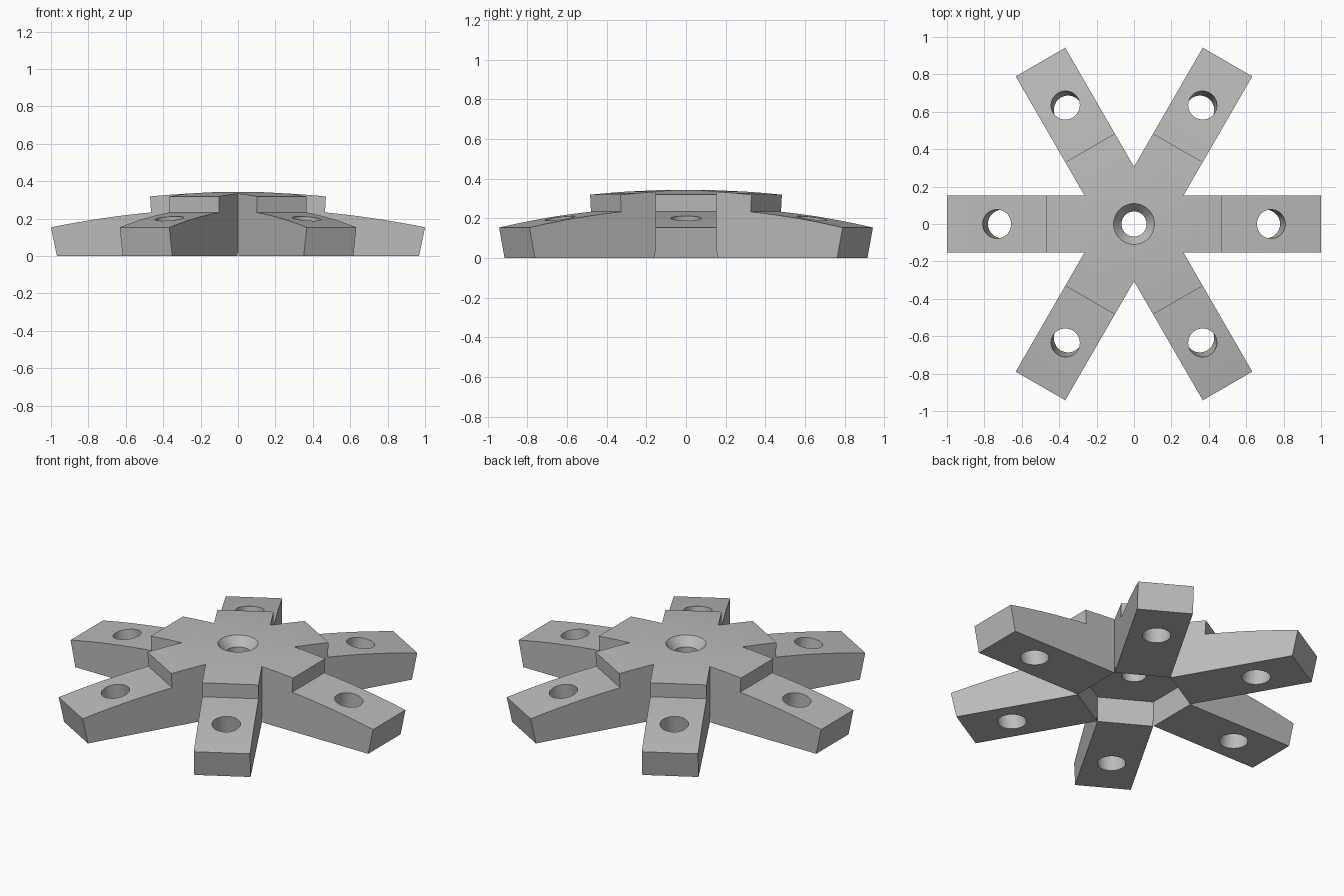
import bpy, bmesh, math
from mathutils import Matrix, Vector

if "Cube" in bpy.data.objects:
    bpy.data.objects.remove(bpy.data.objects["Cube"])

R = 4.9                          # dome radius
W = 0.153                        # half width of an arm
HUB = W * math.sqrt(3)           # distance from centre to where arms meet
POCKET = 0.15                    # height of the hollow under the hub


def dome(r, y, crown):
    return crown - (r * r + y * y) / (2 * R)


def upper(r, y):
    return (r, y, dome(r, y, 0.344))


def lower(r, y):
    return (r, y, dome(r, y, 0.258))


def add_sector(bm, rot):
    def face(points):
        bm.faces.new([bm.verts.new(rot @ Vector(p)) for p in points])

    # Arm outline, starting at the bottom of the pocket wall
    def outline(y):
        steps = [1 - 0.535 * i / 8 for i in range(9)]
        return ([(HUB + 0.003, y, 0), (0.968, y, 0)]
                + [lower(r, y) for r in steps]
                + [upper(r, y) for r in (0.47, 0.37, HUB)]
                + [(HUB, y, POCKET)])

    right, left = outline(-W), outline(W)
    face(right)
    face(left[::-1])
    n = len(right)
    for i in range(n):
        j = (i + 1) % n
        if i != n - 2:           # the hub continues here
            face([right[j], right[i], left[i], left[j]])

    # Hub wedge, top and pocket ceiling
    mid = HUB / 2
    face([upper(0, 0), upper(mid, -W / 2), upper(mid, W / 2)])
    face([upper(mid, -W / 2), upper(HUB, -W), upper(HUB, W), upper(mid, W / 2)])
    face([(0, 0, POCKET), (HUB, W, POCKET), (HUB, -W, POCKET)])


def make_object(name, bm):
    mesh = bpy.data.meshes.new(name)
    bm.to_mesh(mesh)
    bm.free()
    obj = bpy.data.objects.new(name, mesh)
    bpy.context.collection.objects.link(obj)
    return obj


def cone(bm, r1, r2, depth, matrix):
    bmesh.ops.create_cone(bm, cap_ends=True, segments=48, radius1=r1,
                          radius2=r2, depth=depth, matrix=matrix)


turns = [Matrix.Rotation(math.radians(60 * k), 4, 'Z') for k in range(6)]

# Six-armed body
bm = bmesh.new()
for turn in turns:
    add_sector(bm, turn)
bmesh.ops.remove_doubles(bm, verts=bm.verts, dist=0.0003)
bmesh.ops.recalc_face_normals(bm, faces=bm.faces)
body = make_object("six_arm_body", bm)

# Cutters: tilted arm holes with the centre bore, then the countersink
bm = bmesh.new()
tilt = Matrix.Rotation(math.atan(0.15), 4, 'Y')
for turn in turns:
    cone(bm, 0.077, 0.077, 0.8, turn @ Matrix.Translation((0.733, 0, 0.2)) @ tilt)
cone(bm, 0.067, 0.067, 0.8, Matrix.Translation((0, 0, 0.2)))
holes = make_object("hole_cutter", bm)
bm = bmesh.new()
cone(bm, 0.067, 0.148, 0.1, Matrix.Translation((0, 0, 0.34)))
sink = make_object("countersink_cutter", bm)

bpy.ops.object.select_all(action='DESELECT')
body.select_set(True)
bpy.context.view_layer.objects.active = body
for cutter in (holes, sink):
    cutter.hide_render = True
    mod = body.modifiers.new("cut", 'BOOLEAN')
    mod.operation = 'DIFFERENCE'
    mod.solver = 'EXACT'
    mod.object = cutter
    bpy.ops.object.modifier_apply(modifier=mod.name)
    bpy.data.objects.remove(cutter)

# Plain grey
grey = bpy.data.materials.new("plain_grey")
grey.use_nodes = True
colour = (0.5, 0.5, 0.5, 1)
grey.diffuse_color = colour
grey.node_tree.nodes["Principled BSDF"].inputs["Base Color"].default_value = colour
body.data.materials.clear()
body.data.materials.append(grey)
for poly in body.data.polygons:
    poly.material_index = 0
bpy.ops.object.shade_smooth_by_angle(angle=math.radians(20))
